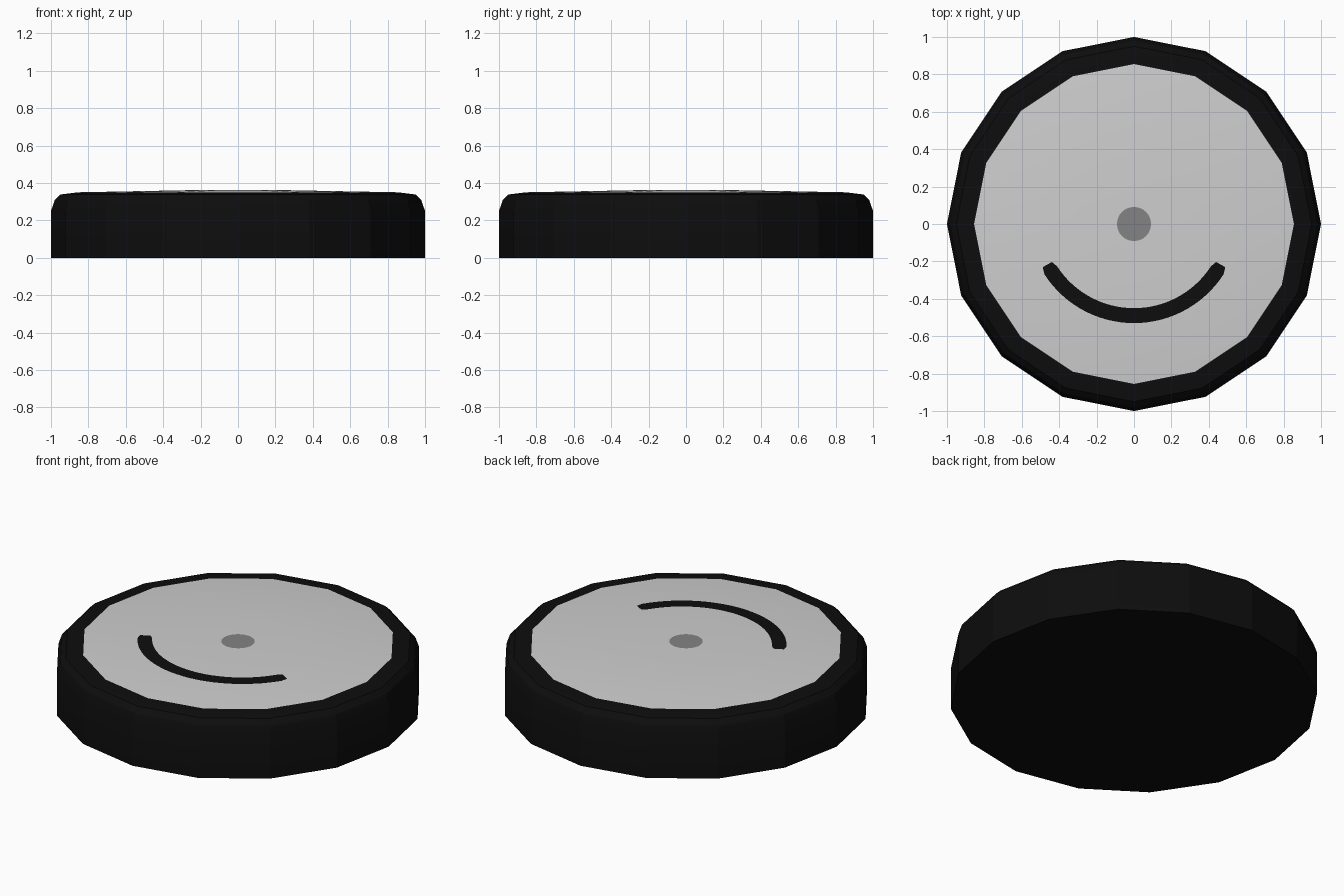
import bpy, bmesh, math

if "Cube" in bpy.data.objects:
    bpy.data.objects.remove(bpy.data.objects["Cube"])

SIDES = 16


def material(name, v):
    m = bpy.data.materials.new(name)
    m.diffuse_color = (v, v, v, 1)
    m.use_nodes = True
    m.node_tree.nodes["Principled BSDF"].inputs["Base Color"].default_value = m.diffuse_color
    return m


black = material("black rubber", 0.004)
light = material("light grey", 0.62)
dark = material("dark grey", 0.23)

# half profile of the puck: radius, height
PROFILE = [(1, 0), (1, 0.25), (0.98, 0.308), (0.95, 0.338), (0.855, 0.35),
           (0.28, 0.361), (0.09, 0.363)]


def finish(name, bm, mats, smooth=True):
    bmesh.ops.recalc_face_normals(bm, faces=bm.faces)
    me = bpy.data.meshes.new(name)
    bm.to_mesh(me)
    bm.free()
    ob = bpy.data.objects.new(name, me)
    bpy.context.collection.objects.link(ob)
    for m in mats:
        me.materials.append(m)
    if smooth:
        bpy.context.view_layer.objects.active = ob
        ob.select_set(True)
        bpy.ops.object.shade_smooth_by_angle(angle=math.radians(20))
        ob.select_set(False)
    return ob


def top_height(x, y):
    # height of the faceted dome above a point
    step = 2 * math.pi / SIDES
    r = max(x * math.cos((i + .5) * step) + y * math.sin((i + .5) * step)
            for i in range(SIDES)) / math.cos(step / 2)
    if r < 0.28:
        return 0.362
    return 0.361 - (r - 0.28) / 0.575 * 0.011


# puck body: black rim and base, light top panel
bm = bmesh.new()
rings = [[bm.verts.new((r * math.cos(2 * math.pi * i / SIDES),
                        r * math.sin(2 * math.pi * i / SIDES), z))
          for i in range(SIDES)] for r, z in PROFILE]
for k, (a, b) in enumerate(zip(rings, rings[1:])):
    for i in range(SIDES):
        j = (i + 1) % SIDES
        f = bm.faces.new((a[i], a[j], b[j], b[i]))
        f.material_index = 1 if k >= 4 else 0
bm.faces.new(rings[0][::-1])
bm.faces.new(rings[-1]).material_index = 1
finish("puck_body", bm, [black, light])

# centre dot plate
bm = bmesh.new()
bmesh.ops.create_circle(bm, cap_ends=True, segments=32, radius=0.091)
for v in bm.verts:
    v.co.z = 0.365
finish("centre_dot", bm, [dark], False)

# curved mark plate, following the dome, with clipped ends
bm = bmesh.new()
N, CY = 32, 0.04
rows = []
for i in range(N + 1):
    t = 2 * i / N - 1
    a = math.radians(61) * t
    inset = 0.012 if i in (0, N) else 0
    row = []
    for r in (0.49 + inset, 0.53, 0.57 - inset):
        x, y = r * math.sin(a), CY - r * math.cos(a)
        row.append(bm.verts.new((x, y, top_height(x, y) + 0.003)))
    rows.append(row)
for p, q in zip(rows, rows[1:]):
    for k in range(2):
        bm.faces.new((p[k], p[k + 1], q[k + 1], q[k]))
for f in bm.faces:
    f.normal_update()
    if f.normal.z < 0:
        f.normal_flip()
finish("curved_mark", bm, [black], False)
